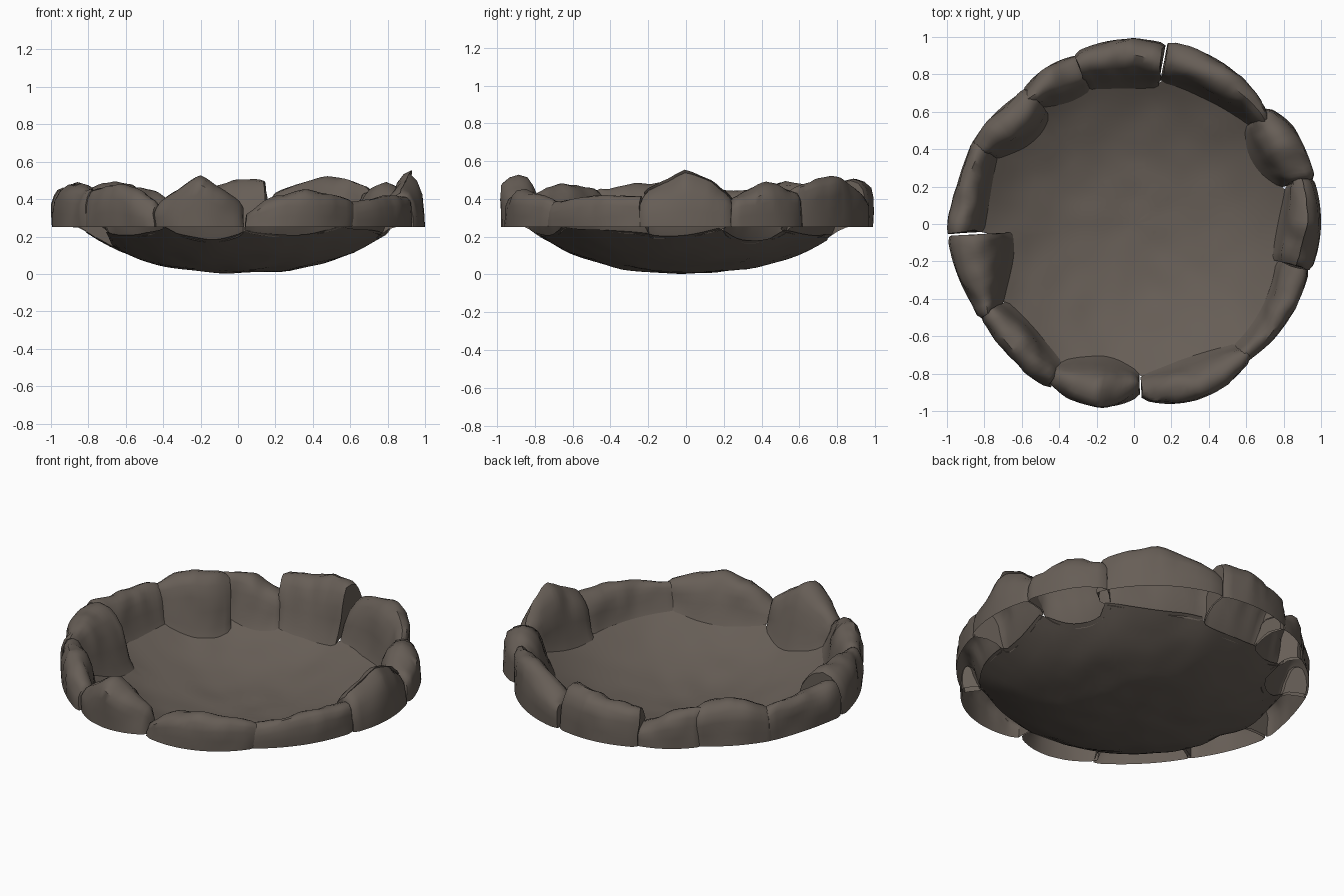
import bpy, bmesh, math
from mathutils import Vector, noise

if "Cube" in bpy.data.objects:
    bpy.data.objects.remove(bpy.data.objects["Cube"])

stone_mat = bpy.data.materials.new("grey brown stone")
stone_mat.diffuse_color = (0.135, 0.112, 0.094, 1)
stone_mat.use_nodes = True
stone_mat.node_tree.nodes["Principled BSDF"].inputs["Base Color"].default_value = stone_mat.diffuse_color
RIM = 0.85


def finish(name, bm, angle):
    bmesh.ops.recalc_face_normals(bm, faces=bm.faces)
    me = bpy.data.meshes.new(name)
    bm.to_mesh(me)
    bm.free()
    me.materials.append(stone_mat)
    ob = bpy.data.objects.new(name, me)
    bpy.context.collection.objects.link(ob)
    bpy.ops.object.select_all(action='DESELECT')
    bpy.context.view_layer.objects.active = ob
    ob.select_set(True)
    bpy.ops.object.shade_smooth_by_angle(angle=math.radians(angle))


def bowl_z(r):
    return 0.008 + 0.245 * (min(r, RIM) / RIM) ** 2.6


def curve(values, t):
    """Smooth curve through start, middle and end values."""
    a, m, b = values
    return a * (1 - t) * (1 - 2 * t) + m * 4 * t * (1 - t) + b * t * (2 * t - 1)


def peak(values, t):
    """Half straight, half smooth, for pointed stone tops."""
    a, m, b = values
    line = a + (m - a) * 2 * t if t < .5 else m + (b - m) * (2 * t - 1)
    return 0.6 * line + 0.4 * curve(values, t)


# Rim stones: start and end angle, then outer radius, inner radius and
# height, each at the start, middle and end of the stone
STONES = [
    (-14.5, 14.5, (.98, 1.0, .99), (.78, .79, .85), (.43, .54, .42)),
    (14, 41, (.99, 1.01, .95), (.82, .74, .80), (.40, .49, .43)),
    (37, 79.5, (.92, .98, .99), (.83, .79, .79), (.44, .53, .42)),
    (80, 109, (.98, .99, .97), (.76, .75, .78), (.52, .48, .46)),
    (108, 130, (.95, .96, .93), (.77, .76, .82), (.36, .44, .48)),
    (128, 155, (.92, .95, .97), (.75, .72, .83), (.46, .49, .43)),
    (153, 183, (.97, .97, 1.0), (.83, .80, .82), (.43, .45, .46)),
    (184, 212, (1.0, .98, .96), (.68, .71, .84), (.47, .48, .45)),
    (211, 243, (.96, .97, .99), (.81, .79, .85), (.44, .49, .38)),
    (242, 272, (.96, 1.0, .92), (.84, .75, .80), (.38, .53, .37)),
    (272.5, 311, (.94, 1.0, .95), (.82, .79, .85), (.35, .45, .39)),
    (308, 345.5, (.95, .97, .97), (.85, .83, .80), (.38, .40, .43)),
]
# Cross-section: fraction from outer to inner side, fraction of height
SECTION = [(0, 0), (0, .3), (.02, .6), (.09, .82), (.22, .95), (.4, 1),
           (.57, .94), (.71, .8), (.82, .6), (.91, .36), (1, .12), (1.1, 0)]
STEPS = 18


def foot(angle):
    """Radius where the bowl runs into the stones at this angle."""
    best = 0
    for a0, a1, _, inner, _ in STONES:
        for shift in (0, -360):
            t = (angle + shift - a0) / (a1 - a0)
            if 0 <= t <= 1:
                best = max(best, curve(inner, t))
    return min(best, RIM) if best else 0.82


# Shallow dished bowl, an open sheet with gentle dents
bm = bmesh.new()
SEG, RINGS = 120, 14
centre = bm.verts.new((0, 0, 0.004))
last = None
for i in range(1, RINGS + 1):
    ring = []
    for s in range(SEG):
        a = 2 * math.pi * s / SEG
        r = foot(math.degrees(a)) * i / RINGS
        p = Vector((r * math.cos(a), r * math.sin(a), bowl_z(r)))
        p.z = max(0, p.z + 0.010 * noise.noise(p * 6))
        ring.append(bm.verts.new(p))
    for s in range(SEG):
        n = (s + 1) % SEG
        if last:
            bm.faces.new((last[s], ring[s], ring[n], last[n]))
        else:
            bm.faces.new((centre, ring[s], ring[n]))
    last = ring
finish("bowl", bm, 60)

# Stone shells around the bowl, open underneath
for k, (a0, a1, outer, inner, height) in enumerate(STONES):
    bm = bmesh.new()
    rows, ends = [], []
    for j in range(STEPS + 1):
        t = j / STEPS
        a = math.radians(a0 + (a1 - a0) * t)
        ro, ri, top = curve(outer, t), curve(inner, t), peak(height, t)
        # Slightly rounded ends
        edge = 0.010 if j in (0, STEPS) else 0
        row = []
        for f, h in SECTION:
            r = ro - edge + (ri - ro + 2 * edge) * f
            if k == 0 and f < 0.4:
                r -= 0.05 * h * h  # right-hand stone leans inward
            base = 0.25 + (bowl_z(r) - 0.25) * max(0, min(1, f))
            z = base + (top - edge - base) * h
            p = Vector((r * math.cos(a), r * math.sin(a), z))
            bump = noise.noise_vector(p * 5 + Vector((k * 7, 0, 0)))
            bump += 0.5 * noise.noise_vector(p * 13)
            p += bump * 0.022 * min(1, h * 1.6)
            flat = math.hypot(p.x, p.y)
            if flat > 1:
                p.x, p.y = p.x / flat, p.y / flat
            row.append(bm.verts.new(p))
        rows.append(row)
        # Underside of each end follows the bowl
        if j in (0, STEPS):
            under = []
            for s in (0.75, 0.5, 0.25):
                r = ro + (ri - ro) * s
                under.append(bm.verts.new((r * math.cos(a), r * math.sin(a),
                                           bowl_z(r))))
            ends.append(row + under)
    for ra, rb in zip(rows, rows[1:]):
        for i in range(len(SECTION) - 1):
            bm.faces.new((ra[i], rb[i], rb[i + 1], ra[i + 1]))
    for loop in ends:
        bm.faces.new(loop)
    finish(f"rim_stone_{k + 1}", bm, 45)
